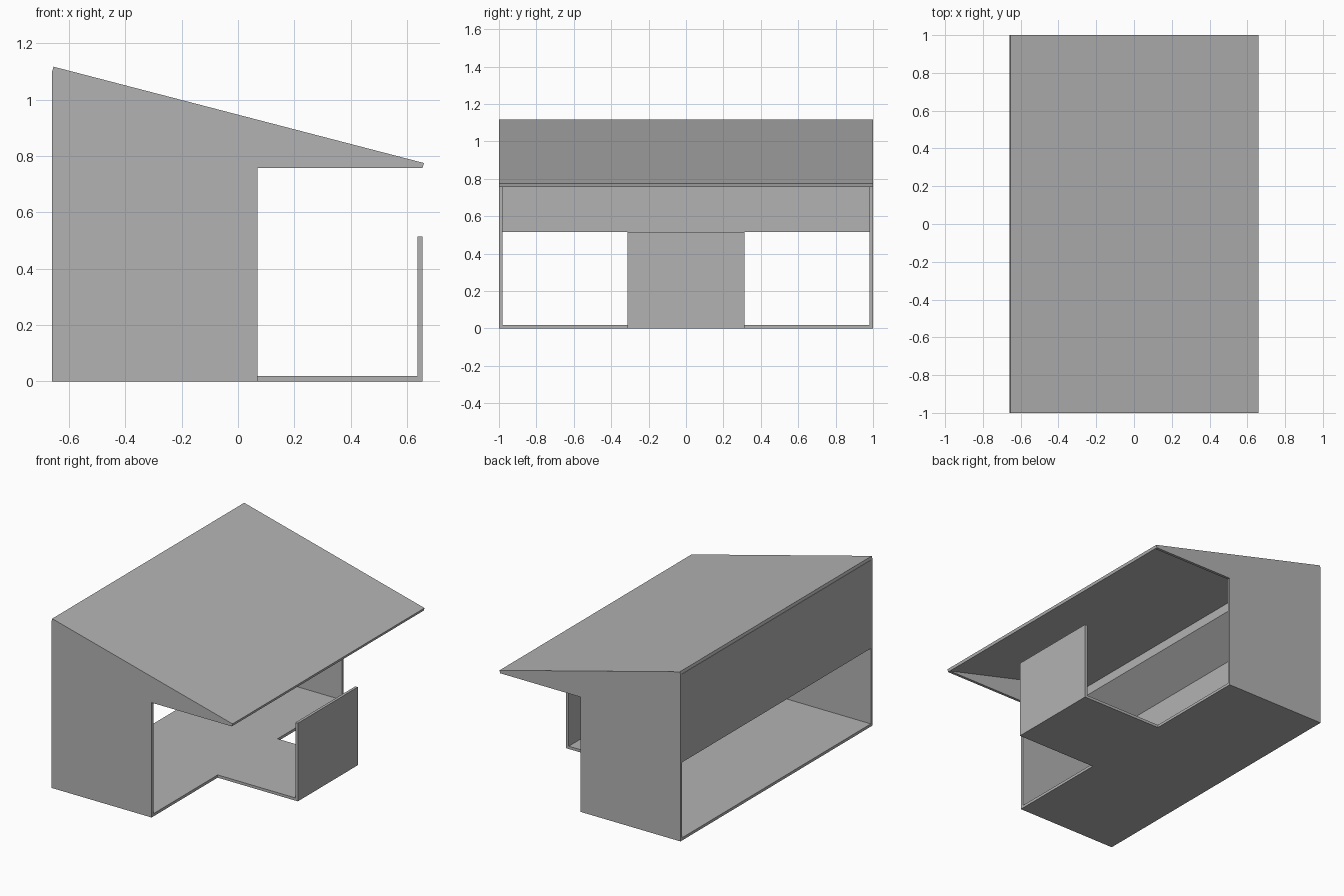
import bpy
import bmesh
from mathutils import Vector

cube = bpy.data.objects.get("Cube")
if cube:
    bpy.data.objects.remove(cube, do_unlink=True)

# Single plain grey
grey = bpy.data.materials.new("plain_grey")
grey.use_nodes = True
COLOUR = (0.45, 0.45, 0.45, 1)
grey.diffuse_color = COLOUR
grey.node_tree.nodes["Principled BSDF"].inputs["Base Color"].default_value = COLOUR

T = 0.018                      # board thickness
BACK, FRONT = -0.66, 0.655     # ends of the shelter along x
NOTCH = 0.07                   # where the enclosed part stops
HALF = 1.0                     # half of the width
PATH = 0.312                   # half width of the entry floor
SILL, EAVE = 0.515, 0.757      # opening height and eave height


def extrude(name, points, offset):
    """Extrude a flat outline into a solid board."""
    bm = bmesh.new()
    face = bm.faces.new([bm.verts.new(p) for p in points])
    grown = bmesh.ops.extrude_face_region(bm, geom=[face])
    verts = [v for v in grown["geom"] if isinstance(v, bmesh.types.BMVert)]
    bmesh.ops.translate(bm, verts=verts, vec=Vector(offset))
    bmesh.ops.recalc_face_normals(bm, faces=bm.faces)
    mesh = bpy.data.meshes.new(name)
    bm.to_mesh(mesh)
    bm.free()
    mesh.materials.append(grey)
    obj = bpy.data.objects.new(name, mesh)
    bpy.context.collection.objects.link(obj)
    return obj


def across(name, profile, y0, y1):
    """Extrude an x-z profile between two y positions."""
    return extrude(name, [(x, y0, z) for x, z in profile], (0, y1 - y0, 0))


def rect(x0, x1, z0, z1):
    return [(x0, z0), (x1, z0), (x1, z1), (x0, z1)]


# T-shaped floor
floor = [(BACK, -HALF), (NOTCH, -HALF), (NOTCH, -PATH), (FRONT, -PATH),
         (FRONT, PATH), (NOTCH, PATH), (NOTCH, HALF), (BACK, HALF)]
extrude("floor", [(x, y, 0) for x, y in floor], (0, 0, T))

# Side walls with the overhanging wedge
gable = [(BACK, 0), (NOTCH, 0), (NOTCH, EAVE), (FRONT, EAVE), (BACK, 1.099)]
across("right_gable_wall", gable, -HALF, -HALF + T)
across("left_gable_wall", gable, HALF - T, HALF)

# Sloping roof board
roof = [(BACK, 1.099), (FRONT, EAVE), (0.66, 0.775), (-0.655, 1.117)]
across("roof", roof, -HALF, HALF)

# Upper back wall and screen at the end of the entry floor
inner = HALF - T
across("back_wall", rect(BACK, BACK + T, SILL, 1.097), -inner, inner)
across("entry_screen", rect(FRONT - T, FRONT, T, SILL), -PATH, PATH)

# Boxed ledge under the roof: short fascia and sloping underside
ledge = [(BACK + T, 0.81), (-0.43, 0.978), (-0.43, 1.038), (BACK + T, 1.092)]
across("ceiling_ledge", ledge, -inner, inner)
